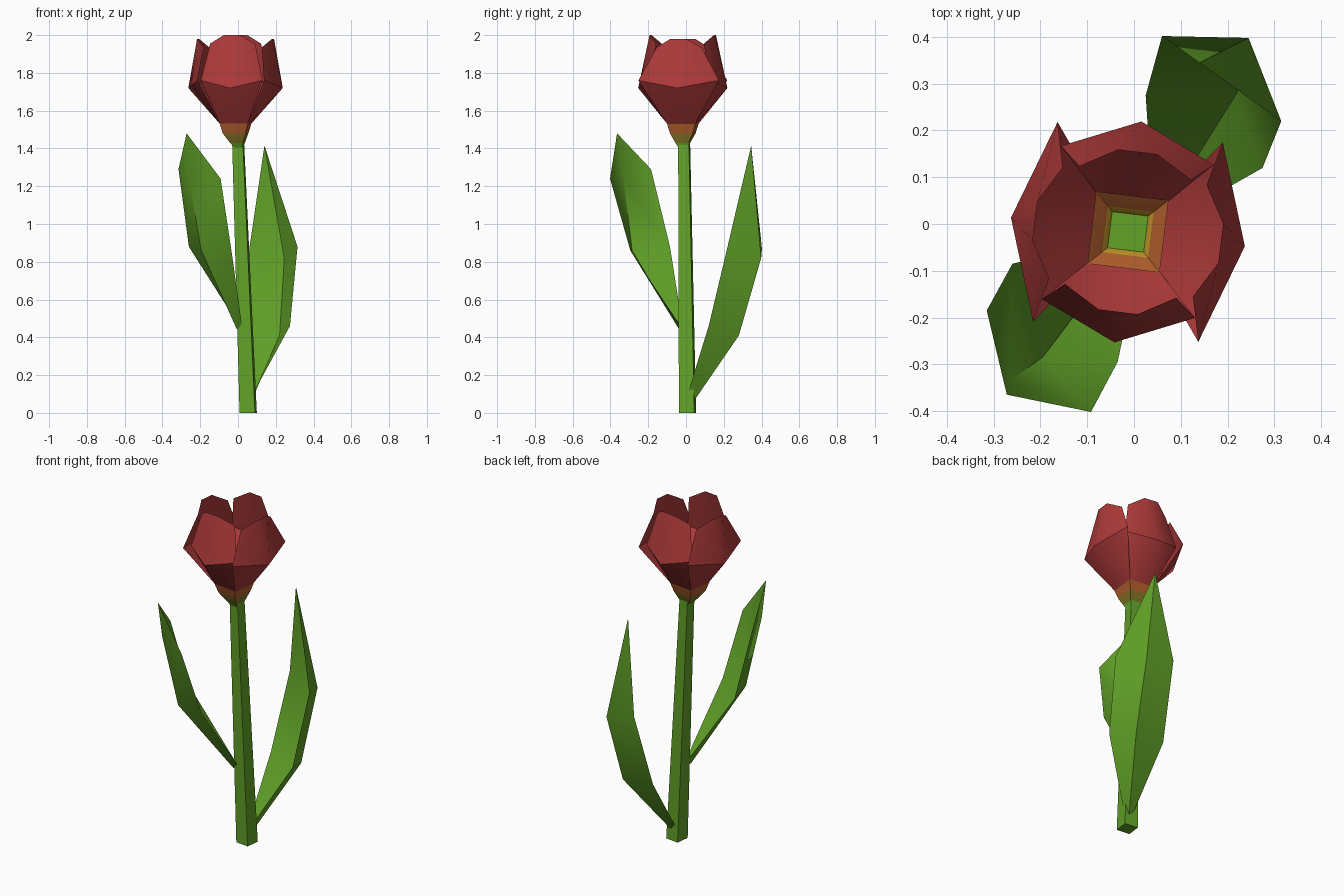
import bpy, math
from mathutils import Vector, Matrix

if "Cube" in bpy.data.objects:
    bpy.data.objects.remove(bpy.data.objects["Cube"])


def material(name, rgb):
    m = bpy.data.materials.new(name)
    m.diffuse_color = (*rgb, 1)
    m.use_nodes = True
    m.node_tree.nodes["Principled BSDF"].inputs["Base Color"].default_value = m.diffuse_color
    return m


RED = material("petal red", (0.43, 0.043, 0.043))
GREEN = material("leaf green", (0.12, 0.36, 0.021))
OLIVE = material("olive", (0.22, 0.17, 0.018))
RUST = material("rust orange", (0.43, 0.11, 0.025))
YELLOW = material("golden yellow", (0.50, 0.29, 0.02))

TWIST = math.radians(-7)               # the whole bloom is turned slightly
CENTRE = Vector((-0.013, -0.017, 0))


def make(name, verts, faces, mats, indices=None, angle=40):
    me = bpy.data.meshes.new(name)
    me.from_pydata([tuple(v) for v in verts], [], faces)
    for m in mats:
        me.materials.append(m)
    if indices:
        for p, i in zip(me.polygons, indices):
            p.material_index = i
    ob = bpy.data.objects.new(name, me)
    bpy.context.collection.objects.link(ob)
    bpy.ops.object.select_all(action='DESELECT')
    ob.select_set(True)
    bpy.context.view_layer.objects.active = ob
    bpy.ops.object.shade_smooth_by_angle(angle=math.radians(angle))
    return ob


def square(centre, r):
    """Four corners of a square ring around a centre point."""
    return [Vector(centre) + Vector((r * math.cos(a), r * math.sin(a), 0))
            for a in (TWIST + math.radians(45 + 90 * k) for k in range(4))]


def loft(name, rings, mats, band_index=None, cap_start=True, cap_end=True):
    """Skin a stack of square rings; one material index per band."""
    verts = [v for c, r in rings for v in square(c, r)]
    faces, idx = [], []
    for b in range(len(rings) - 1):
        for k in range(4):
            j = (k + 1) % 4
            faces.append((b * 4 + k, b * 4 + j, b * 4 + 4 + j, b * 4 + 4 + k))
            idx.append(band_index[b] if band_index else 0)
    n = len(verts)
    if cap_start:
        faces.append((3, 2, 1, 0))
        idx.append(idx[0])
    if cap_end:
        faces.append((n - 4, n - 3, n - 2, n - 1))
        idx.append(idx[-1])
    return make(name, verts, faces, mats, idx)


# Slender leaning four-sided stem
loft("stem", [((0.054, 0.008, 0.0), 0.058),
              ((0.0, -0.01, 1.45), 0.040)], [GREEN])

# Flower cup: green foot, olive and rust bands, hollow golden inside
cx, cy = CENTRE.x, CENTRE.y
loft("flower_cup",
     [((cx + 0.02, cy, 1.395), 0.022), ((cx + 0.01, cy, 1.43), 0.050),
      ((cx, cy, 1.48), 0.086), ((cx, cy, 1.54), 0.110),
      ((cx, cy, 1.515), 0.070), ((cx, cy, 1.50), 0.055)],
     [GREEN, OLIVE, RUST, YELLOW], [0, 1, 2, 2, 3])


def petal(name, degrees, w, d, bulge, top_w, top_d, top_z):
    """Cupped petal: u across, v outward from the bloom's centre."""
    pts = [(-0.072, 0.070, 1.525), (0.072, 0.070, 1.525),
           (-w, d, 1.76), (0, bulge, 1.72), (w, d, 1.76),
           (-top_w, top_d - 0.045, top_z - 0.045), (-0.042, top_d, top_z),
           (0.042, top_d, top_z), (top_w, top_d - 0.045, top_z - 0.045)]
    rot = Matrix.Rotation(math.radians(degrees) + TWIST, 3, 'Z')
    # local v points along -y for the front petal
    verts = [CENTRE + rot @ Vector((u, -v, z)) for u, v, z in pts]
    faces = [(0, 3, 2), (0, 1, 3), (1, 4, 3),
             (2, 3, 6, 5), (3, 7, 6), (3, 4, 8, 7)]
    make(name, verts, faces, [RED], angle=35)


# Two narrower inner petals, two wide outer petals
for name, deg in (("front_petal", 0), ("back_petal", 180)):
    petal(name, deg, 0.165, 0.165, 0.238, 0.12, 0.172, 2.0)
for name, deg in (("right_petal", 90), ("left_petal", 270)):
    petal(name, deg, 0.215, 0.178, 0.252, 0.12, 0.200, 1.98)


def leaf(name, rows, tip):
    """Folded leaf: rows of (edge, keel, edge) closing to a tip."""
    verts = [p for row in rows for p in row] + [tip]
    faces = []
    for r in range(len(rows) - 1):
        for c in range(2):
            a = r * 3 + c
            faces.append((a, a + 1, a + 4, a + 3))
    last = len(verts) - 4
    faces += [(last, last + 1, last + 3), (last + 1, last + 2, last + 3)]
    make(name, verts, faces, [GREEN], angle=50)


# Low leaf reaching back to the right
leaf("back_leaf", [
    [(0.090, 0.015, 0.12), (0.070, 0.040, 0.06), (0.040, 0.050, 0.10)],
    [(0.275, 0.120, 0.46), (0.220, 0.280, 0.41), (0.025, 0.275, 0.43)],
    [(0.315, 0.220, 0.88), (0.245, 0.398, 0.82), (0.060, 0.402, 0.87)],
], (0.14, 0.345, 1.415))

# Higher leaf reaching forward to the left
leaf("front_leaf", [
    [(0.000, -0.020, 0.47), (-0.005, -0.035, 0.44), (0.020, -0.035, 0.47)],
    [(-0.260, -0.085, 0.88), (-0.195, -0.285, 0.86), (-0.035, -0.295, 0.86)],
    [(-0.315, -0.185, 1.29), (-0.265, -0.335, 1.27), (-0.092, -0.402, 1.24)],
], (-0.272, -0.365, 1.48))
